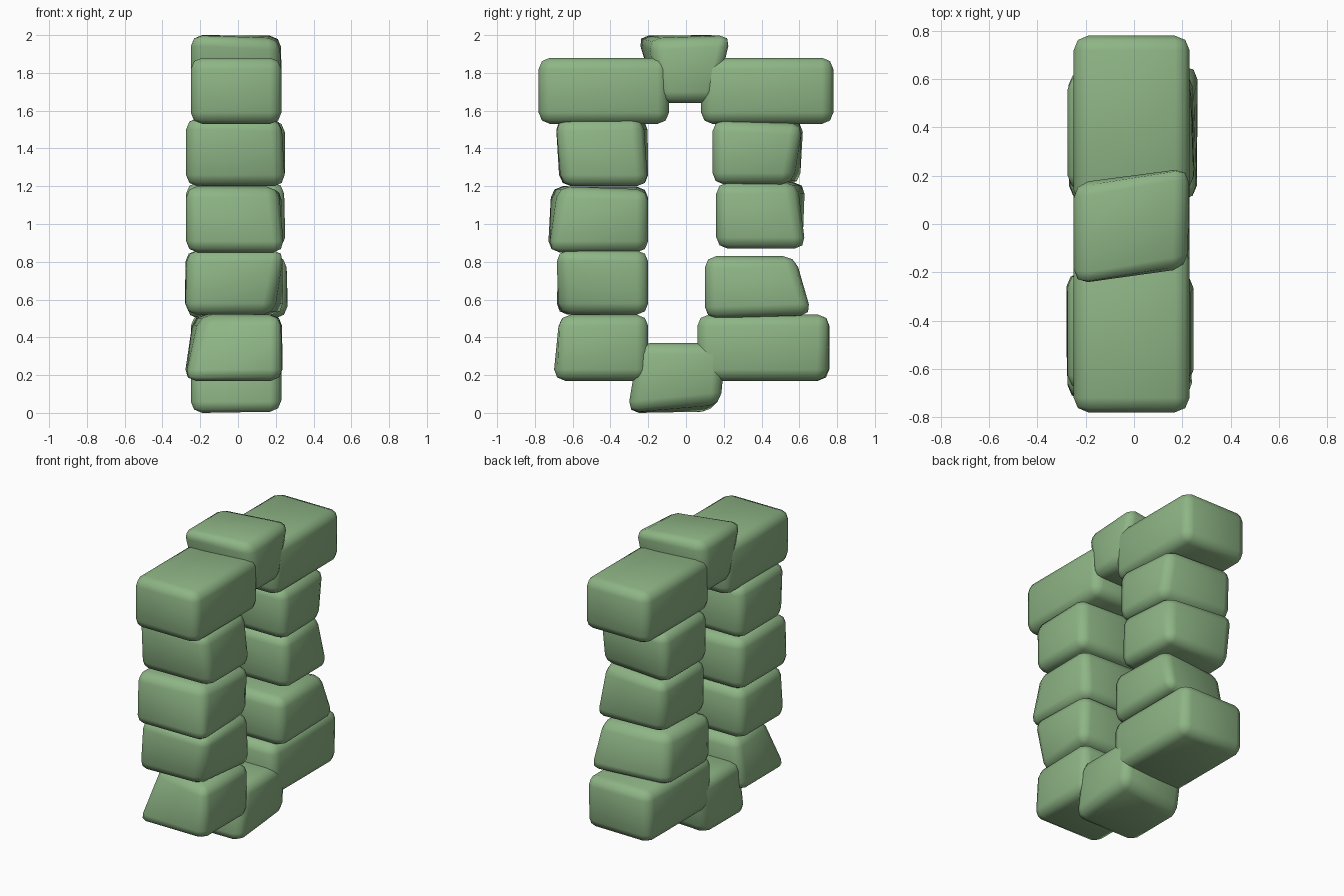
import bpy
import bmesh
from mathutils import Vector

if "Cube" in bpy.data.objects:
    bpy.data.objects.remove(bpy.data.objects["Cube"], do_unlink=True)

# Mossy green stone
stone = bpy.data.materials.new("green_stone")
stone.use_nodes = True
colour = (0.27, 0.46, 0.235, 1)
stone.diffuse_color = colour
stone.node_tree.nodes["Principled BSDF"].inputs["Base Color"].default_value = colour
stone.node_tree.nodes["Principled BSDF"].inputs["Roughness"].default_value = 0.9


def block(name, x, y, z, bevel=0.06, **nudges):
    """Box spanning the ranges; nudges move corners, e.g. RBT = right/left, front/back, top/down."""
    bm = bmesh.new()
    bmesh.ops.create_cube(bm, size=2)
    for v in bm.verts:
        key = ("P" if v.co.x > 0 else "N") + ("B" if v.co.y > 0 else "F") + ("T" if v.co.z > 0 else "D")
        v.co = Vector([r[1] if c > 0 else r[0] for c, r in zip(v.co, (x, y, z))])
        v.co += Vector(nudges.get(key, (0, 0, 0)))
    mesh = bpy.data.meshes.new(name)
    bm.to_mesh(mesh)
    bm.free()
    mesh.materials.append(stone)
    mesh.polygons.foreach_set("use_smooth", [True] * len(mesh.polygons))
    ob = bpy.data.objects.new(name, mesh)
    bpy.context.collection.objects.link(ob)
    mod = ob.modifiers.new("worn_edges", "BEVEL")
    mod.width = bevel
    mod.segments = 2
    mod.limit_method = "NONE"
    mod.harden_normals = False


WIDE = (-0.25, 0.23)
BULGE = (-0.275, 0.25)

# Keystones at the bottom and top of the ring
block("bottom_keystone", WIDE, (-0.31, 0.21), (0, 0.37),
      PFT=(0, 0.06, 0), NFT=(0, 0.06, 0), PBD=(0, -0.02, 0.05), NBD=(0, -0.07, 0))
block("top_keystone", WIDE, (-0.27, 0.25), (1.64, 2),
      NBT=(0, -0.08, 0), PFT=(-0.01, 0.08, -0.02),
      NFD=(0, 0.12, 0), PFD=(0, 0.13, 0), NBD=(0, -0.1, 0), PBD=(0, -0.1, 0))

# Long corner stones
block("front_lintel", WIDE, (-0.78, -0.09), (1.53, 1.88))
block("back_lintel", WIDE, (0.08, 0.78), (1.53, 1.88))
block("back_footing", WIDE, (0.06, 0.76), (0.17, 0.52), PBD=(0, -0.01, 0))

# Front pillar, from the bottom up
block("front_footing", (-0.285, 0.235), (-0.7, -0.2), (0.17, 0.52),
      NFT=(0.09, 0.13, 0), NBT=(0.04, 0, 0), PFT=(-0.01, 0.01, 0))
block("front_lower_stone", (-0.28, 0.25), (-0.69, -0.2), (0.52, 0.86),
      PFD=(-0.07, 0.02, 0), NFT=(0.01, 0.02, 0), PBT=(-0.02, 0, 0))
block("front_middle_stone", (-0.275, 0.25), (-0.73, -0.2), (0.85, 1.2),
      PFT=(-0.04, 0.06, 0), PBT=(-0.01, 0, -0.02), PBD=(-0.03, 0, 0), NFT=(0, 0.01, 0))
block("front_upper_stone", BULGE, (-0.69, -0.2), (1.2, 1.56),
      PBT=(-0.02, -0.03, 0), PFT=(-0.02, 0, -0.01), NFD=(0, 0.02, 0), PFD=(0, 0.03, 0))

# Back pillar, from the bottom up
block("back_lower_stone", (-0.27, 0.26), (0.1, 0.65), (0.5, 0.83),
      PBD=(0.01, 0.03, 0.02), PBT=(-0.02, -0.07, 0), NBT=(0.03, -0.11, 0), NBD=(0, -0.07, 0))
block("back_middle_stone", BULGE, (0.16, 0.64), (0.87, 1.22),
      PBT=(-0.04, -0.06, 0), NBD=(0.02, -0.03, 0))
block("back_upper_stone", BULGE, (0.14, 0.62), (1.21, 1.55),
      PBT=(-0.02, 0, -0.02), PBD=(-0.01, -0.06, 0), NBD=(0, -0.01, 0))
